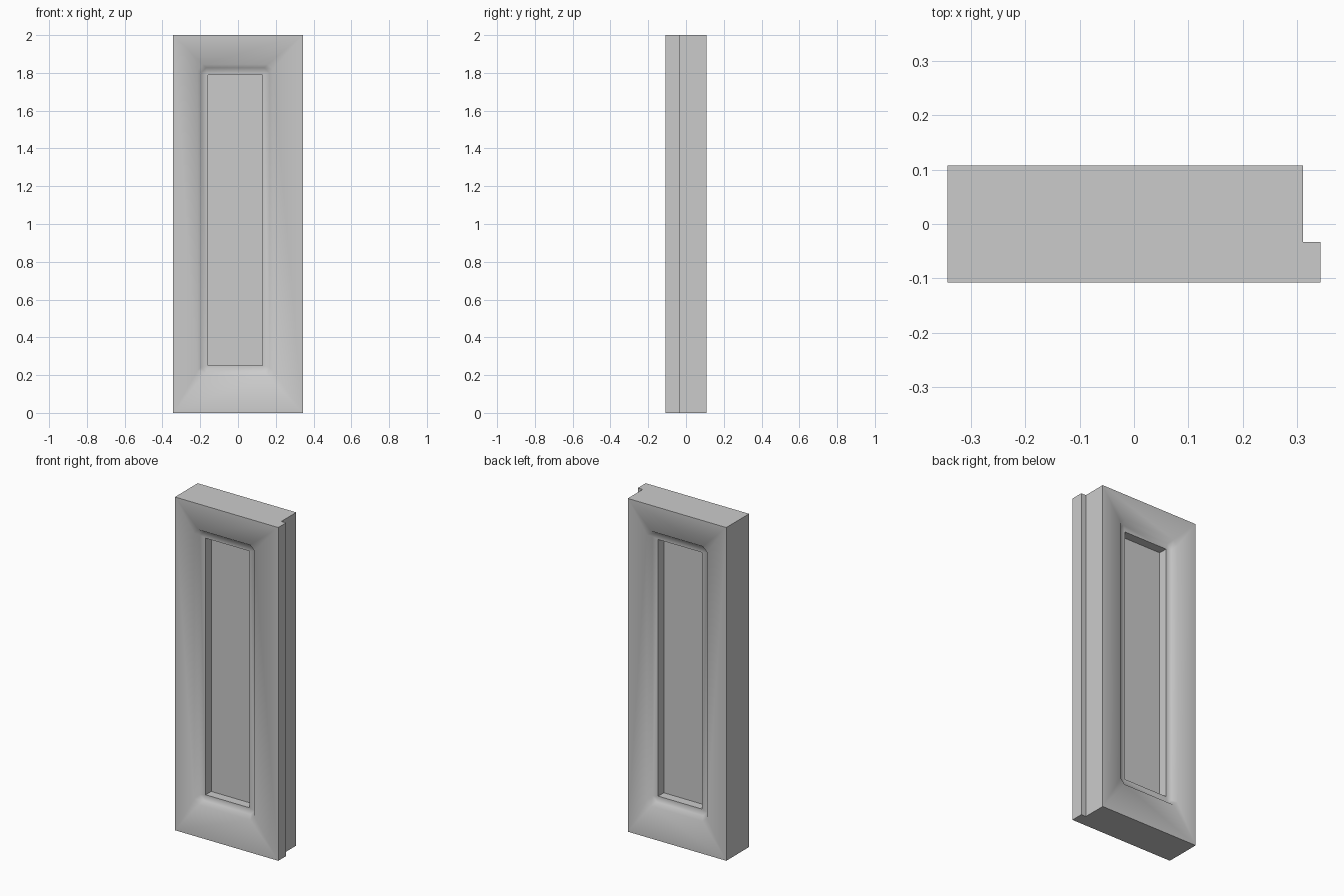
import bpy
import bmesh

cube = bpy.data.objects.get("Cube")
if cube:
    bpy.data.objects.remove(cube, do_unlink=True)

# Door dimensions
LEFT, RIGHT, LIP = -0.343, 0.311, 0.343
HALF, LIP_BACK, HEIGHT = 0.108, -0.033, 2.0
OPENING = (-0.16, 0.13, 0.25, 1.79)
LEDGE, SLOPE, CORNER = 0.037, 0.018, 0.028
LEDGE_DEPTH, PANEL_DEPTH = 0.03, 0.083

paint = bpy.data.materials.new("grey paint")
paint.use_nodes = True
grey = (0.6, 0.6, 0.6, 1)
paint.diffuse_color = grey
paint.node_tree.nodes["Principled BSDF"].inputs["Base Color"].default_value = grey

bm = bmesh.new()


def ring(x0, x1, z0, z1, y, cut=0.0):
    """Rectangle with two points per corner, spread apart by the cut."""
    pts = [(x0, z0 + cut), (x0 + cut, z0), (x1 - cut, z0), (x1, z0 + cut),
           (x1, z1 - cut), (x1 - cut, z1), (x0 + cut, z1), (x0, z1 - cut)]
    return [(x, y, z) for x, z in pts]


def add_face(points):
    unique = list(dict.fromkeys(points))
    if len(unique) > 2:
        bm.faces.new([bm.verts.new(p) for p in unique])


def bridge(a, b):
    for i in range(len(a)):
        j = (i + 1) % len(a)
        add_face([a[i], a[j], b[j], b[i]])


def door_face(side, edge):
    """Frame, sloped moulding, ledge and sunken panel on one side."""
    x0, x1, z0, z1 = OPENING

    def grown(d, depth, cut=0.0):
        return ring(x0 - d, x1 + d, z0 - d, z1 + d, side * (HALF - depth), cut)

    rings = [ring(LEFT, edge, 0, HEIGHT, side * HALF),
             grown(LEDGE + SLOPE, 0, CORNER),
             grown(LEDGE, LEDGE_DEPTH, CORNER),
             grown(0, LEDGE_DEPTH),
             grown(0, PANEL_DEPTH)]
    for a, b in zip(rings, rings[1:]):
        bridge(a, b)
    add_face(rings[-1])


door_face(-1, LIP)
door_face(1, RIGHT)

# Outer edges, with the overlapping lip along the left side
outline = [(LEFT, -HALF), (LIP, -HALF), (LIP, LIP_BACK), (RIGHT, LIP_BACK),
           (RIGHT, HALF), (LEFT, HALF)]
bottom = [(x, y, 0) for x, y in outline]
top = [(x, y, HEIGHT) for x, y in outline]
add_face(bottom)
add_face(top)
for i in range(1, len(outline)):
    j = (i + 1) % len(outline)
    if i != 4:
        add_face([bottom[i], bottom[j], top[j], top[i]])

bmesh.ops.remove_doubles(bm, verts=bm.verts, dist=0.0001)
bmesh.ops.recalc_face_normals(bm, faces=bm.faces)

mesh = bpy.data.meshes.new("cabinet_door")
bm.to_mesh(mesh)
bm.free()
mesh.materials.append(paint)
door = bpy.data.objects.new("cabinet_door", mesh)
bpy.context.collection.objects.link(door)

# Soft moulding, crisp right-angled edges
bpy.context.view_layer.objects.active = door
door.select_set(True)
bpy.ops.object.shade_smooth_by_angle(angle=1.2)
